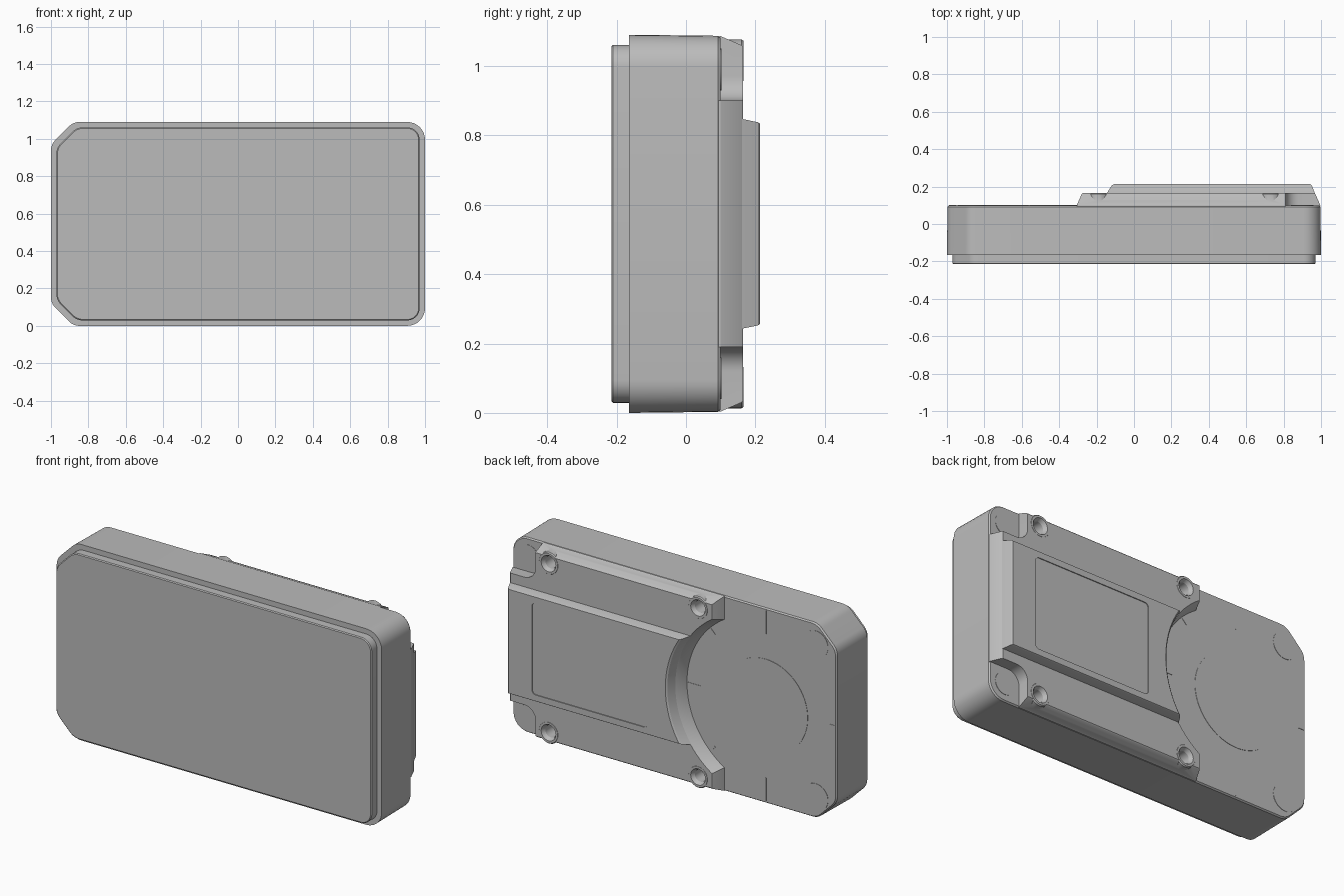
import bpy, bmesh
from math import sin, cos, asin, acos, pi, radians
from mathutils import Vector

if "Cube" in bpy.data.objects:
    bpy.data.objects.remove(bpy.data.objects["Cube"])

grey = bpy.data.materials.new("mid grey")
grey.use_nodes = True
COLOUR = (0.5, 0.5, 0.5, 1)
grey.diffuse_color = COLOUR
grey.node_tree.nodes["Principled BSDF"].inputs["Base Color"].default_value = COLOUR

H = 1.09            # full height
MID = H / 2
DIAL_X = -0.56      # centre of the round area on the back


def loft(name, outline, levels):
    """Stack outline(inset) at each (y, inset) level into a closed solid."""
    bm = bmesh.new()
    loops = [[bm.verts.new((x, y, z)) for x, z in outline(d)] for y, d in levels]
    for a, b in zip(loops, loops[1:]):
        for i in range(len(a)):
            j = (i + 1) % len(a)
            bm.faces.new((a[i], a[j], b[j], b[i]))
    bm.faces.new(loops[0])
    bm.faces.new(loops[-1])
    bmesh.ops.recalc_face_normals(bm, faces=bm.faces)
    mesh = bpy.data.meshes.new(name)
    bm.to_mesh(mesh)
    bm.free()
    mesh.materials.append(grey)
    ob = bpy.data.objects.new(name, mesh)
    bpy.context.collection.objects.link(ob)
    return ob


def rounded(corners, steps=8):
    """Round each (x, z, radius) corner of a polygon with an arc."""
    pts = []
    for i, (x, z, r) in enumerate(corners):
        p = Vector((x, z))
        u = (Vector(corners[i - 1][:2]) - p).normalized()
        v = (Vector(corners[(i + 1) % len(corners)][:2]) - p).normalized()
        half = acos(max(-1, min(1, u.dot(v)))) / 2
        m = (u + v).normalized()
        centre = p + m * (r / sin(half))
        sweep = pi / 2 - half
        side = Vector((-m.y, m.x))
        if side.dot(u) < 0:
            side = -side
        for k in range(steps + 1):
            t = sweep * (1 - 2 * k / steps)
            pts.append(tuple(centre + r * (side * sin(t) - m * cos(t))))
    return pts


def rect(x0, x1, z0, z1, r):
    return lambda d: rounded([(x0 + d, z0 + d, r), (x1 - d, z0 + d, r),
                              (x1 - d, z1 - d, r), (x0 + d, z1 - d, r)])


def circle(x, z, r, n=32):
    return lambda d: [(x + (r - d) * cos(2 * pi * k / n),
                       z + (r - d) * sin(2 * pi * k / n)) for k in range(n)]


def boolean(ob, tool, operation, keep=False):
    mod = ob.modifiers.new(operation, "BOOLEAN")
    mod.operation, mod.solver, mod.object = operation, "EXACT", tool
    bpy.context.view_layer.objects.active = ob
    bpy.ops.object.modifier_apply(modifier=mod.name)
    if not keep:
        bpy.data.objects.remove(tool)


def case_outline(d):
    """Two chamfered corners on -x, two rounded corners on +x."""
    c = 0.12 - 0.4 * d
    l, r, b, t = -1 + d, 1 - d, d, H - d
    return rounded([(l, b + c, 0.08), (l + c, b, 0.08), (r, b, 0.095 - d),
                    (r, t, 0.095 - d), (l + c, t, 0.08), (l, t - c, 0.08)])


def dial_arc(radius, half_angle, n=40):
    return [(DIAL_X + radius * cos(t), MID + radius * sin(t))
            for t in (half_angle * (1 - 2 * k / n) for k in range(n + 1))]


def lower_outline(d):
    left, r = -0.31 + d, 0.48 + d
    return ([(left, d), (1 - d, d), (1 - d, H - d), (left, H - d)]
            + dial_arc(r, acos((left - DIAL_X) / r)))


def upper_outline(d):
    half, r = 0.318 - 0.5 * d, 0.48 + d
    return ([(1 - d, MID - half), (1 - d, MID + half)]
            + dial_arc(r, asin(half / r)))


# Main case and the inset front panel
body = loft("case_body", case_outline, [(-0.165, 0), (0.092, 0.003), (0.1, 0.009)])
panel = loft("front_panel", case_outline, [(-0.215, 0.034), (-0.21, 0.029), (-0.16, 0.029)])

# Raised back decks
lower = loft("lower_deck", lower_outline,
             [(0.08, 0.006), (0.1, 0.004), (0.16, 0.03), (0.165, 0.035)])
upper = loft("upper_deck", upper_outline,
             [(0.15, 0.028), (0.165, 0.033), (0.207, 0.05), (0.213, 0.058)])

# Screw bosses, screw holes and corner notches, mirrored top to bottom
for sign in (1, -1):
    for x in (-0.19, 0.73):
        z = MID + sign * 0.47
        boss = loft("boss", circle(x, z, 0.062),
                    [(0.085, 0), (0.16, 0), (0.166, 0.005)])
        boolean(lower, boss, "UNION")
    notch = loft("notch", rect(0.81, 1.3, *sorted((MID + sign * 0.355, MID + sign * 0.8)), 0.07),
                 [(0.05, 0), (0.1, 0), (0.3, 0)])
    boolean(lower, notch, "DIFFERENCE")
    for x in (-0.19, 0.73):
        hole = loft("hole", circle(x, MID + sign * 0.47, 0.046),
                    [(0.04, 0.012), (0.145, 0.012), (0.168, 0), (0.3, 0)])
        boolean(lower, hole, "DIFFERENCE", keep=True)
        boolean(body, hole, "DIFFERENCE")

# Shallow label recess
label = loft("label", rect(0.086, 0.80, 0.29, 0.80, 0.025), [(0.208, 0), (0.25, 0)])
boolean(upper, label, "DIFFERENCE")

# Thin round marks on the back
marks = [loft("dial_mark", circle(DIAL_X, MID, 0.26, 64), [(0.095, 0), (0.102, 0)])]
for sign in (1, -1):
    for x, z, r in ((-0.87, 0.425, 0.075), (0.9, 0.445, 0.06)):
        marks.append(loft("corner_mark", circle(x, MID + sign * z, r),
                          [(0.095, 0), (0.102, 0)]))

# Thin tick marks around the dial: angle, inner and outer radius
for angle, r0, r1 in ((0, 0.40, 0.48), (45, 0.44, 0.48), (-45, 0.44, 0.48),
                      (90, 0.40, 0.53), (-90, 0.40, 0.53), (180, 0.39, 0.43)):
    a = radians(angle)
    tick = loft("tick_mark", rect(r0, r1, -0.004, 0.004, 0.001), [(0.095, 0), (0.102, 0)])
    for v in tick.data.vertices:
        x, z = v.co.x, v.co.z
        v.co.x = DIAL_X + x * cos(a) - z * sin(a)
        v.co.z = MID + x * sin(a) + z * cos(a)
    marks.append(tick)

# Smooth curved walls, keep edges sharp
bpy.ops.object.select_all(action="DESELECT")
for ob in [body, panel, lower, upper] + marks:
    ob.select_set(True)
bpy.context.view_layer.objects.active = body
bpy.ops.object.shade_smooth_by_angle(angle=radians(25))
